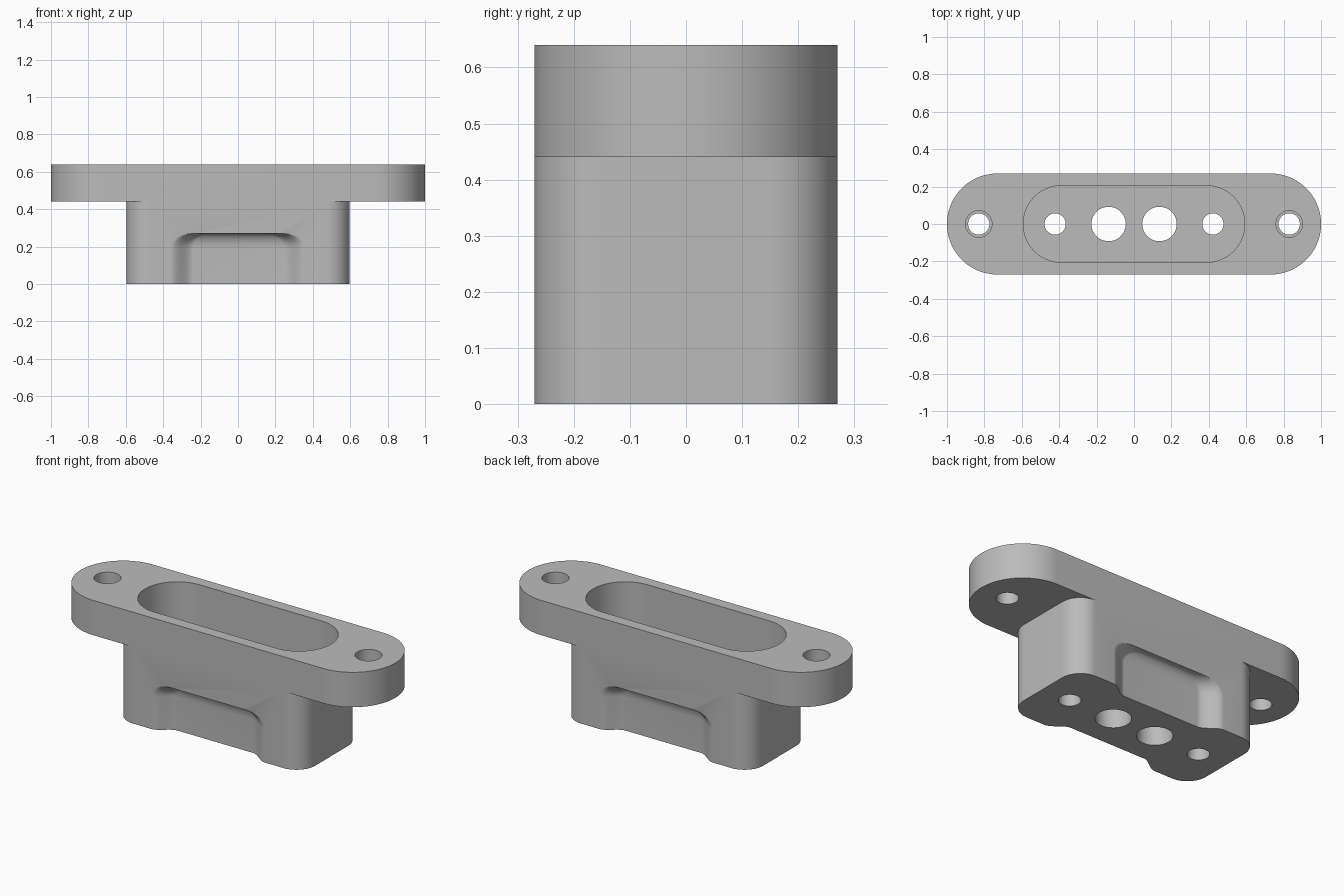
import bpy, bmesh
from math import sin, cos, pi, radians

cube = bpy.data.objects.get("Cube")
if cube:
    bpy.data.objects.remove(cube, do_unlink=True)

grey = bpy.data.materials.new("plain_grey")
grey.use_nodes = True
colour = (0.5, 0.5, 0.5, 1)
grey.diffuse_color = colour
grey.node_tree.nodes["Principled BSDF"].inputs["Base Color"].default_value = colour

TOP, SHELF, HALF_Y = 0.64, 0.44, 0.27


def loft(name, layers):
    """Closed solid from matching rings of (x, y, z) points."""
    bm = bmesh.new()
    rings = [[bm.verts.new(p) for p in ring] for ring in layers]
    n = len(rings[0])
    for low, high in zip(rings, rings[1:]):
        for i in range(n):
            j = (i + 1) % n
            bm.faces.new((low[i], low[j], high[j], high[i]))
    bm.faces.new(rings[0][::-1])
    bm.faces.new(rings[-1])
    bmesh.ops.recalc_face_normals(bm, faces=bm.faces)
    mesh = bpy.data.meshes.new(name)
    bm.to_mesh(mesh)
    bm.free()
    mesh.materials.append(grey)
    obj = bpy.data.objects.new(name, mesh)
    bpy.context.collection.objects.link(obj)
    return obj


def rounded_slab(name, hx, hy, r, z0, z1, steps=20, x=0):
    """Upright prism with a rounded rectangle or circle as its outline."""
    outline = []
    for q, (sx, sy) in enumerate(((1, 1), (-1, 1), (-1, -1), (1, -1))):
        for k in range(steps + 1):
            a = (q + k / steps) * pi / 2
            p = (x + sx * (hx - r) + r * cos(a), sy * (hy - r) + r * sin(a))
            if not outline or max(abs(p[0] - outline[-1][0]), abs(p[1] - outline[-1][1])) > 1e-5:
                outline.append(p)
    if max(abs(outline[0][0] - outline[-1][0]), abs(outline[0][1] - outline[-1][1])) < 1e-5:
        outline.pop()
    return loft(name, [[(px, py, z) for px, py in outline] for z in (z0, z1)])


def hole(x, r, z0, z1):
    return rounded_slab("hole_cutter", r, r, r, z0, z1, 12, x)


def side_recess(side):
    """Scoop with S-curved ends and a coved ceiling."""
    layers = []
    levels = [(-0.1, 0)] + [(0.19 + 0.08 * sin(a), a) for a in (k * pi / 20 for k in range(11))]
    for z, a in levels:
        half = 0.21 + 0.15 * cos(a) ** 0.6 if a < 1.57 else 0.21
        depth = 0.02 + 0.042 * max(cos(a), 0)
        ring = []
        for k in range(25):
            t = k / 24
            ease = t * t * (3 - 2 * t)
            ring.append((-half + 0.12 * t, side * (HALF_Y - depth * ease), z))
        ring += [(-x, y, z) for x, y, z in reversed(ring)]
        ring += [(half, side * 0.4, z), (-half, side * 0.4, z)]
        layers.append(ring)
    return loft("recess_cutter", layers)


def combine(target, other, operation):
    mod = target.modifiers.new("combine", 'BOOLEAN')
    mod.operation = operation
    mod.solver = 'EXACT'
    mod.object = other
    bpy.context.view_layer.objects.active = target
    bpy.ops.object.modifier_apply(modifier=mod.name)
    bpy.data.objects.remove(other, do_unlink=True)


# Flange plate joined to the body below it
housing = rounded_slab("flanged_housing", 1, HALF_Y, HALF_Y, SHELF, TOP, 28)
body = rounded_slab("body", 0.597, HALF_Y, 0.12, 0, SHELF + 0.1)
combine(housing, body, 'UNION')

# Long pocket in the top
combine(housing, rounded_slab("pocket_cutter", 0.592, 0.205, 0.205, 0.34, 0.8), 'DIFFERENCE')

# Finger recesses on the front and back
for side in (-1, 1):
    combine(housing, side_recess(side), 'DIFFERENCE')

# Stepped screw holes in the flange, wire holes through the floor
for s in (-1, 1):
    combine(housing, hole(s * 0.83, 0.057, 0.3, 0.8), 'DIFFERENCE')
    combine(housing, hole(s * 0.83, 0.071, 0.54, 0.8), 'DIFFERENCE')
    combine(housing, hole(s * 0.422, 0.057, -0.1, 0.5), 'DIFFERENCE')
    combine(housing, hole(s * 0.136, 0.092, -0.1, 0.5), 'DIFFERENCE')

bpy.ops.object.select_all(action='DESELECT')
housing.select_set(True)
bpy.context.view_layer.objects.active = housing
bpy.ops.object.shade_smooth_by_angle(angle=radians(30))
